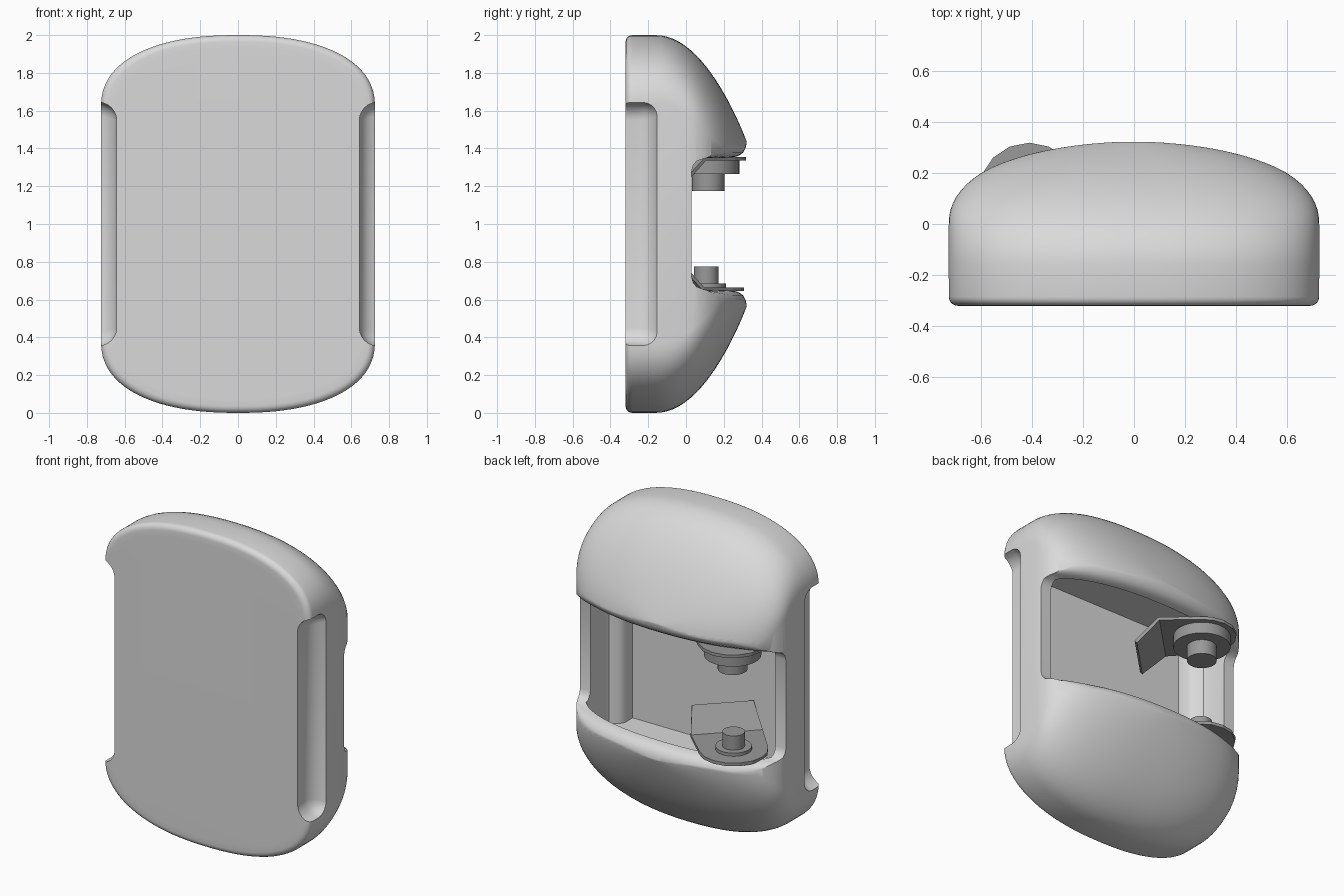
import bpy, bmesh, math
from mathutils import Vector, Matrix

if "Cube" in bpy.data.objects:
    bpy.data.objects.remove(bpy.data.objects["Cube"])


def material(name, value):
    m = bpy.data.materials.new(name)
    m.use_nodes = True
    m.diffuse_color = (value, value, value, 1)
    m.node_tree.nodes["Principled BSDF"].inputs["Base Color"].default_value = (value, value, value, 1)
    return m


shell_grey = material("light grey plastic", 0.7)
metal_grey = material("dark grey metal", 0.32)


def finish(name, bm, mat=None):
    bmesh.ops.recalc_face_normals(bm, faces=bm.faces)
    mesh = bpy.data.meshes.new(name)
    bm.to_mesh(mesh)
    bm.free()
    ob = bpy.data.objects.new(name, mesh)
    bpy.context.collection.objects.link(ob)
    if mat:
        mesh.materials.append(mat)
    return ob


def activate(ob):
    bpy.ops.object.select_all(action='DESELECT')
    ob.select_set(True)
    bpy.context.view_layer.objects.active = ob


def smooth(ob, degrees=35):
    activate(ob)
    bpy.ops.object.shade_smooth_by_angle(angle=math.radians(degrees))


def loft(name, rings, mat=None):
    """Skin closed rings of points and cap both ends."""
    bm = bmesh.new()
    rows = [[bm.verts.new(p) for p in ring] for ring in rings]
    n = len(rows[0])
    for a, b in zip(rows, rows[1:]):
        for i in range(n):
            j = (i + 1) % n
            bm.faces.new((a[i], a[j], b[j], b[i]))
    bm.faces.new(rows[0])
    bm.faces.new(rows[-1])
    return finish(name, bm, mat)


def volume(mesh):
    bm = bmesh.new()
    bm.from_mesh(mesh)
    size = abs(bm.calc_volume(signed=True))
    bm.free()
    return size


def cut(target, cutter):
    """Subtract the cutter, keeping the first solver result that is sound."""
    cutter.hide_render = True
    before = volume(target.data)
    mod = target.modifiers.new("cut", 'BOOLEAN')
    mod.operation = 'DIFFERENCE'
    mod.object = cutter
    mod.use_self = True
    for solver in ('MANIFOLD', 'EXACT', 'FLOAT'):
        mod.solver = solver
        bpy.context.view_layer.update()
        shape = target.evaluated_get(bpy.context.evaluated_depsgraph_get())
        result = bpy.data.meshes.new_from_object(shape)
        if 0.3 * before < volume(result) < 0.999 * before:
            target.data = result
            break
    target.modifiers.clear()
    bpy.data.objects.remove(cutter)


HALF_W = 0.725


def arch(x):
    """Depth of the domed back across the width."""
    return 0.32 * max(0, 1 - abs(x / HALF_W) ** 2.2) ** (1 / 2.2)


# Housing: rounded outlines stacked from the flat front to the domed back
def outline(y, a, b, n=96):
    h = 0.38 * a / HALF_W
    pts = []
    for i in range(n):
        t = (i + 0.5) * math.tau / n
        c, s = math.cos(t), math.sin(t)
        x = math.copysign(abs(c) ** (2 / 2.3), c)
        z = math.copysign(b - h + h * abs(s) ** (2 / 2.3), s)
        pts.append((a * x, y, 1 + z))
    return pts


rings = [outline(-0.3205, HALF_W - 0.07, 0.93)]
for k in range(6):
    t = math.pi / 2 * (1 - k / 5)
    inset = 0.035 * (1 - math.cos(t))
    rings.append(outline(-0.285 - 0.035 * math.sin(t), HALF_W - inset, 1 - inset))
for k in range(25):
    u = math.sin(k / 24 * math.pi / 2) * 0.997
    y = -0.16 + 0.483 * u
    a = HALF_W * (1 - (max(y, 0) / 0.323) ** 2.2) ** (1 / 2.2)
    rings.append(outline(y, a, 0.43 + 0.57 * (1 - u * u) ** 0.95))
housing = loft("housing", rings, shell_grey)

# Grip recesses along both front side edges
bm = bmesh.new()
for s in (1, -1):
    for v in bmesh.ops.create_cube(bm, size=1)["verts"]:
        outer = v.co.x * s > 0
        v.co = (s * (0.85 if outer else 0.642),
                (-0.1 if outer else -0.187) if v.co.y > 0 else -0.5,
                1 + math.copysign(0.68 if outer else 0.62, v.co.z))
bmesh.ops.bevel(bm, geom=bm.edges[:], offset=0.07, segments=5, profile=0.5, affect='EDGES')
cut(housing, finish("grip_cutter", bm))

# Slot across the back, its lips following the dome and fading out at the sides
sections = []
for k in range(41):
    x = -0.803 + 0.04 * k
    d = arch(x)
    fade = min(1, max(0, (d - 0.1) / 0.15))
    half = [(0.03, 0.28), (0.038, 0.31), (0.055, 0.332), (0.09, 0.345)]
    for y, rise in [(-0.08, 0.005), (-0.045, 0.013), (-0.018, 0.031), (-0.004, 0.058), (0.004, 0.093)]:
        half.append((max(half[-1][0] + 0.004, d + y), 0.346 + rise * fade))
    half.append((0.6, half[-1][1] + 0.01))
    loop = half + [(y, -z) for y, z in reversed(half)]
    sections.append([(x, y, 1 + z) for y, z in loop])
cut(housing, loft("slot_cutter", sections))

# Hollow compartment, narrowed beside the grips
side = [(0.57, -0.28), (0.57, -0.2), (0.59, -0.17), (0.64, -0.14), (0.65, -0.11)]
side += [(0.65 * math.cos(t * math.pi / 20), arch(0.65 * math.cos(t * math.pi / 20)) - 0.085) for t in range(10)]
plan = side + [(0, arch(0) - 0.085)] + [(-x, y) for x, y in reversed(side)]
cut(housing, loft("compartment_cutter", [[(x, y, z) for x, y in plan] for z in (0.45, 1.55)]))
smooth(housing)


# Contacts: bent plate, collar and pin at each end of the slot
def cylinder(name, centre, radius, z0, z1):
    bm = bmesh.new()
    place = Matrix.Translation(Vector((*centre, (z0 + z1) / 2)))
    bmesh.ops.create_cone(bm, cap_ends=True, segments=32, radius1=radius, radius2=radius,
                          depth=abs(z1 - z0), matrix=place)
    smooth(finish(name, bm, metal_grey))


def contact(prefix, s, centre, collar_r, collar_h, pin_r, pin_h):
    base = 1 + s * 0.345
    bm = bmesh.new()
    arc = [math.pi / 2 + math.pi * i / 8 for i in range(9)]
    flat = [(0.2 * math.cos(t), 0.2 * math.sin(t), base) for t in arc]
    bend = [(0.23, -0.21, base), (0.23, 0.21, base)]
    tip = [(0.365, 0.18, base - s * 0.13), (0.365, -0.18, base - s * 0.13)]
    verts = [bm.verts.new(p) for p in flat + bend + tip]
    bm.faces.new(verts[:11])
    bm.faces.new((verts[9], verts[12], verts[11], verts[10]))
    bm.transform(Matrix.Translation(Vector((*centre, 0))) @ Matrix.Rotation(-math.pi / 4, 4, 'Z'))
    plate = finish(prefix + "_contact_plate", bm, metal_grey)
    solid = plate.modifiers.new("thickness", 'SOLIDIFY')
    solid.thickness = 0.02
    solid.offset = 0
    activate(plate)
    bpy.ops.object.modifier_apply(modifier=solid.name)
    cylinder(prefix + "_contact_collar", centre, collar_r, base, base - s * collar_h)
    cylinder(prefix + "_contact_pin", centre, pin_r, base, base - s * pin_h)


contact("upper", 1, (-0.41, 0.118), 0.165, 0.08, 0.086, 0.17)
contact("lower", -1, (-0.41, 0.108), 0.105, 0.03, 0.065, 0.12)
